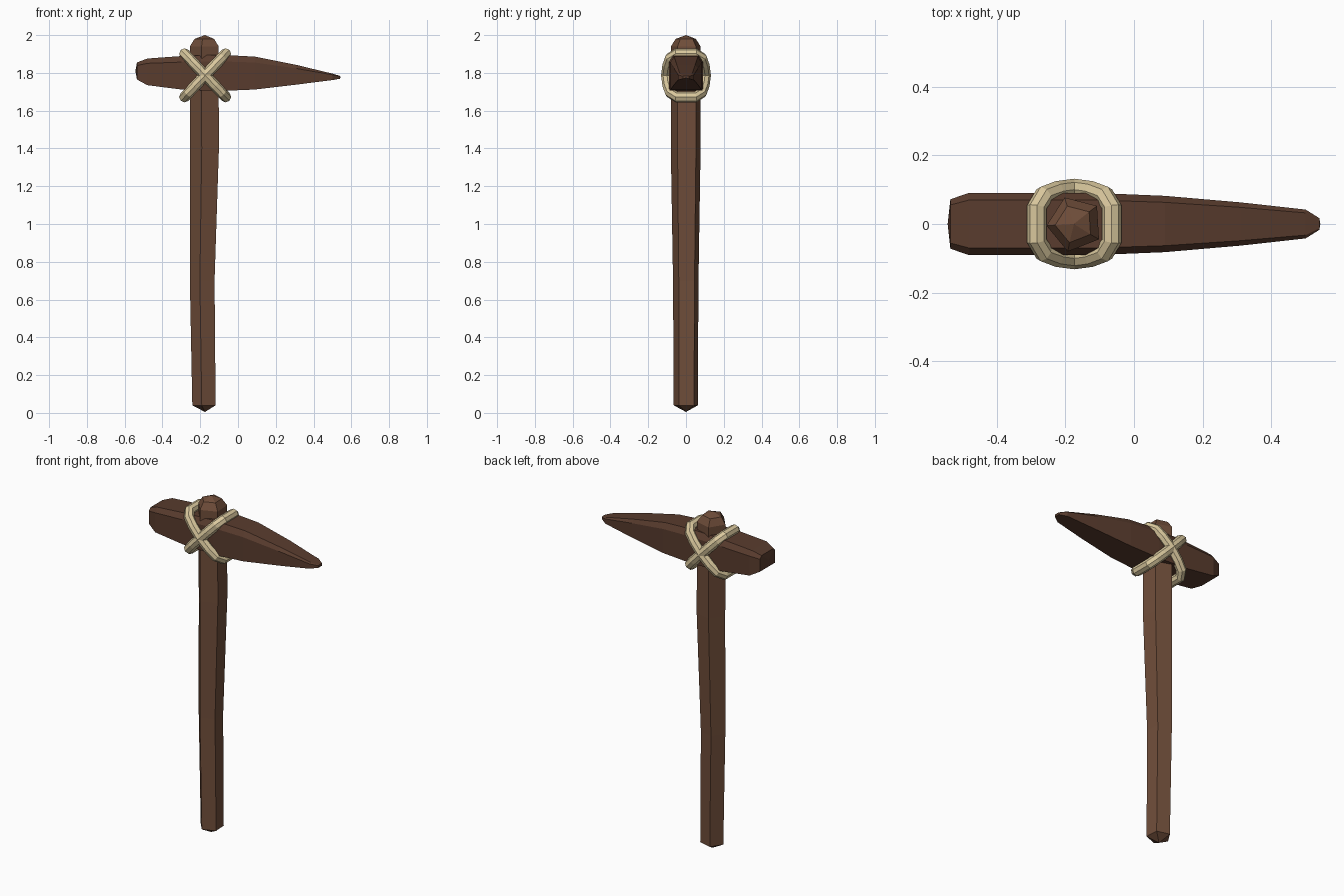
import bpy
import bmesh
from math import cos, sin, pi, sqrt
from mathutils import Vector

if "Cube" in bpy.data.objects:
    bpy.data.objects.remove(bpy.data.objects["Cube"])


def material(name, rgb):
    m = bpy.data.materials.new(name)
    m.diffuse_color = (*rgb, 1)
    m.use_nodes = True
    m.node_tree.nodes["Principled BSDF"].inputs["Base Color"].default_value = m.diffuse_color
    return m


def loft(name, rings, mat, start=None, end=None, closed=False):
    """Skin matching rings of points; cap the ends with a fan, or loop round."""
    bm = bmesh.new()
    loops = [[bm.verts.new(p) for p in r] for r in rings]
    pairs = list(zip(loops, loops[1:]))
    if closed:
        pairs.append((loops[-1], loops[0]))
    n = len(loops[0])
    for a, b in pairs:
        for i in range(n):
            j = (i + 1) % n
            bm.faces.new((a[i], a[j], b[j], b[i]))
    for loop, tip in ((loops[0], start), (loops[-1], end)):
        if tip:
            t = bm.verts.new(tip)
            for i in range(n):
                bm.faces.new((loop[i], loop[(i + 1) % n], t))
    bmesh.ops.recalc_face_normals(bm, faces=bm.faces)
    mesh = bpy.data.meshes.new(name)
    bm.to_mesh(mesh)
    bm.free()
    mesh.materials.append(mat)
    obj = bpy.data.objects.new(name, mesh)
    bpy.context.collection.objects.link(obj)
    return obj


handle_wood = material("handle_wood", (0.16, 0.075, 0.042))
head_wood = material("head_wood", (0.10, 0.045, 0.027))
rope = material("rope", (0.70, 0.58, 0.34))

# Handle: slightly bent five-sided stick (z, centre x, radius)
stick = [(0.04, -0.175, 0.067), (0.7, -0.184, 0.071), (1.4, -0.171, 0.083),
         (1.65, -0.172, 0.083), (1.94, -0.172, 0.083), (1.98, -0.174, 0.056)]
rings = [[(x + r * cos(pi + 0.06 + k * 2 * pi / 5), r * sin(pi + 0.06 + k * 2 * pi / 5), z)
          for k in range(5)] for z, x, r in stick]
loft("handle", rings, handle_wood, (-0.175, 0, 0.005), (-0.175, 0, 2.0))

# Pick head: tapering bar with chamfered top edges (x, bottom, top, half width)
bar = [(-0.535, 1.765, 1.855, 0.072), (-0.48, 1.735, 1.876, 0.091),
       (-0.30, 1.712, 1.889, 0.091), (-0.10, 1.704, 1.896, 0.090),
       (0.09, 1.712, 1.886, 0.082), (0.31, 1.738, 1.842, 0.063),
       (0.50, 1.762, 1.796, 0.042), (0.54, 1.769, 1.784, 0.017)]
rings = []
for x, lo, hi, w in bar:
    c = (hi - lo) * 0.18
    rings.append([(x, -w, lo), (x, w, lo), (x, w, hi - c),
                  (x, w * 0.77, hi), (x, -w * 0.77, hi), (x, -w, hi - c)])
loft("pick_head", rings, head_wood, (-0.543, 0, 1.81), (0.543, 0, 1.776))

# Rope lashing: two crossed rounded loops
quarter = [(0.158, 0.05), (0.128, 0.083), (0.075, 0.096)]
path = quarter + [(0, 0.103)] + [(-u, v) for u, v in reversed(quarter)]
path += [(-u, -v) for u, v in path]
for side, name in ((1, "lashing_rising"), (-1, "lashing_falling")):
    along = Vector((side * 0.69, 0, 0.724)).normalized()
    normal = along.cross(Vector((0, 1, 0)))
    pts = [Vector((-0.174, 0, 1.787)) + along * u + Vector((0, v, 0)) for u, v in path]
    rings = []
    for i, p in enumerate(pts):
        tangent = (pts[(i + 1) % len(pts)] - pts[i - 1]).normalized()
        out = tangent.cross(normal)
        rings.append([p + 0.029 * (out * cos(k * pi / 4) + normal * sin(k * pi / 4))
                      for k in range(8)])
    loft(name, rings, rope, closed=True)
